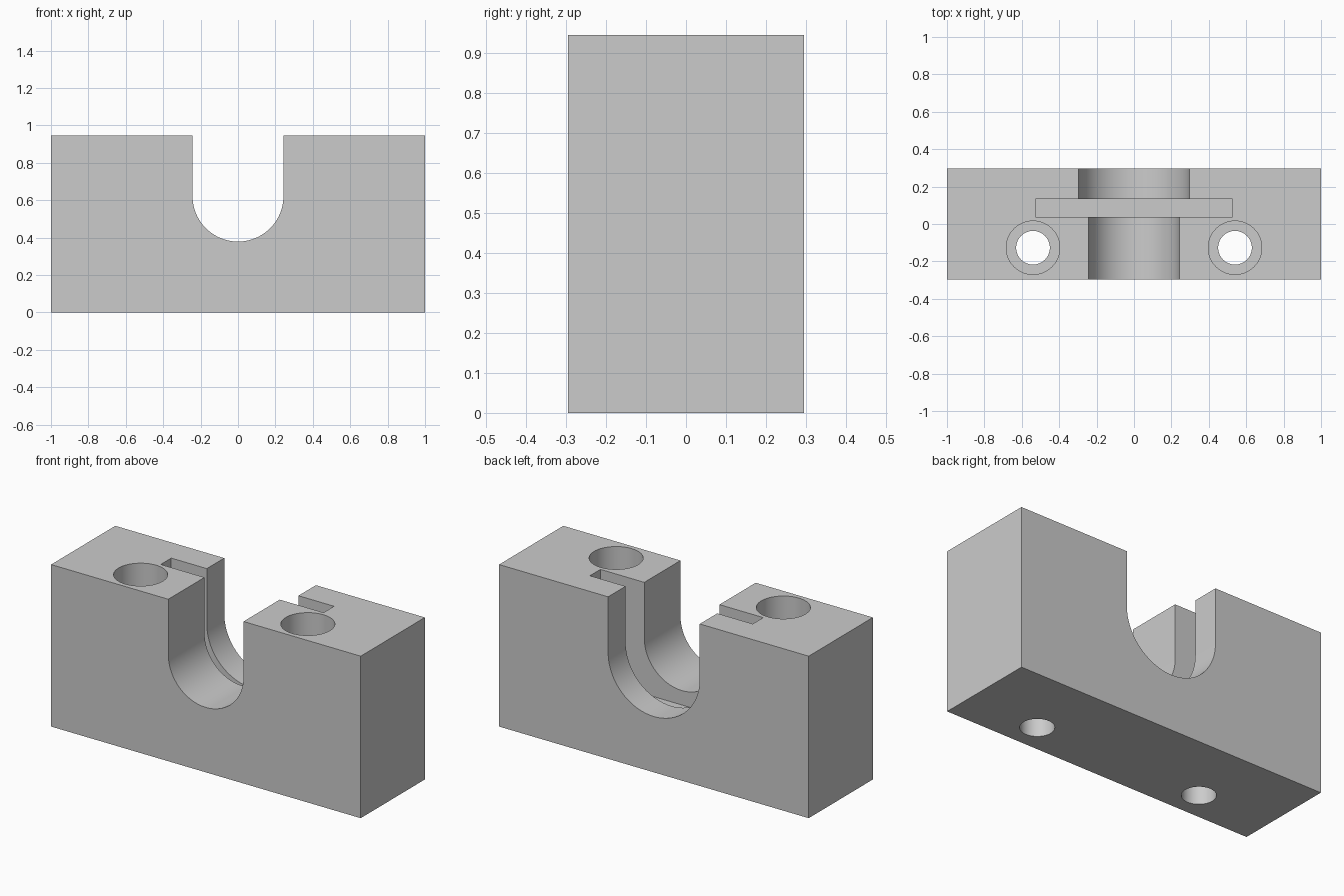
import bpy, bmesh, math

if "Cube" in bpy.data.objects:
    bpy.data.objects.remove(bpy.data.objects["Cube"])

grey = bpy.data.materials.new("plain_grey")
grey.diffuse_color = (0.6, 0.6, 0.6, 1)
grey.use_nodes = True
grey.node_tree.nodes["Principled BSDF"].inputs["Base Color"].default_value = grey.diffuse_color


def make_object(name, bm):
    bmesh.ops.recalc_face_normals(bm, faces=bm.faces)
    mesh = bpy.data.meshes.new(name)
    bm.to_mesh(mesh)
    bm.free()
    mesh.materials.append(grey)
    obj = bpy.data.objects.new(name, mesh)
    bpy.context.collection.objects.link(obj)
    return obj


def box(name, x, y0, y1, z0, z1):
    bm = bmesh.new()
    bmesh.ops.create_cube(bm, size=1)
    bmesh.ops.scale(bm, verts=bm.verts, vec=(2 * x, y1 - y0, z1 - z0))
    bmesh.ops.translate(bm, verts=bm.verts, vec=(0, (y0 + y1) / 2, (z0 + z1) / 2))
    return make_object(name, bm)


def u_slot(name, r, y0, y1, zc=0.622, top=1.2, n=48):
    # half-round bottom with straight sides, extruded along y
    pts = [(r, top)]
    pts += [(r * math.cos(math.pi * i / n), zc - r * math.sin(math.pi * i / n)) for i in range(n + 1)]
    pts += [(-r, top)]
    bm = bmesh.new()
    face = bm.faces.new([bm.verts.new((x, y0, z)) for x, z in pts])
    ext = bmesh.ops.extrude_face_region(bm, geom=[face])
    verts = [v for v in ext["geom"] if isinstance(v, bmesh.types.BMVert)]
    bmesh.ops.translate(bm, verts=verts, vec=(0, y1 - y0, 0))
    return make_object(name, bm)


def bore(name, x, y, r, z0, z1):
    bm = bmesh.new()
    bmesh.ops.create_cone(bm, cap_ends=True, segments=64, radius1=r, radius2=r, depth=z1 - z0)
    bmesh.ops.translate(bm, verts=bm.verts, vec=(x, y, (z0 + z1) / 2))
    return make_object(name, bm)


# Solid block
block = box("mount_block", 1.0, -0.296, 0.296, 0.0, 0.946)

# Stepped U slot, flange groove and counterbored screw holes
cutters = [
    u_slot("front_slot_cutter", 0.243, -0.5, 0.10),
    u_slot("back_slot_cutter", 0.296, 0.07, 0.5),
    box("groove_cutter", 0.526, 0.038, 0.135, 0.295, 1.2),
]
for side in (-1, 1):
    cutters.append(bore("head_bore_cutter", side * 0.54, -0.127, 0.143, 0.4, 1.2))
    cutters.append(bore("screw_bore_cutter", side * 0.54, -0.127, 0.09, -0.2, 0.6))

bpy.context.view_layer.objects.active = block
for cutter in cutters:
    cutter.hide_render = True
    mod = block.modifiers.new("cut", "BOOLEAN")
    mod.operation = "DIFFERENCE"
    mod.solver = "EXACT"
    mod.object = cutter
    bpy.ops.object.modifier_apply(modifier=mod.name)
for cutter in cutters:
    bpy.data.objects.remove(cutter)

# Smooth bores and slot, sharp edges elsewhere
bpy.ops.object.select_all(action="DESELECT")
block.select_set(True)
bpy.ops.object.shade_smooth_by_angle(angle=math.radians(30))
